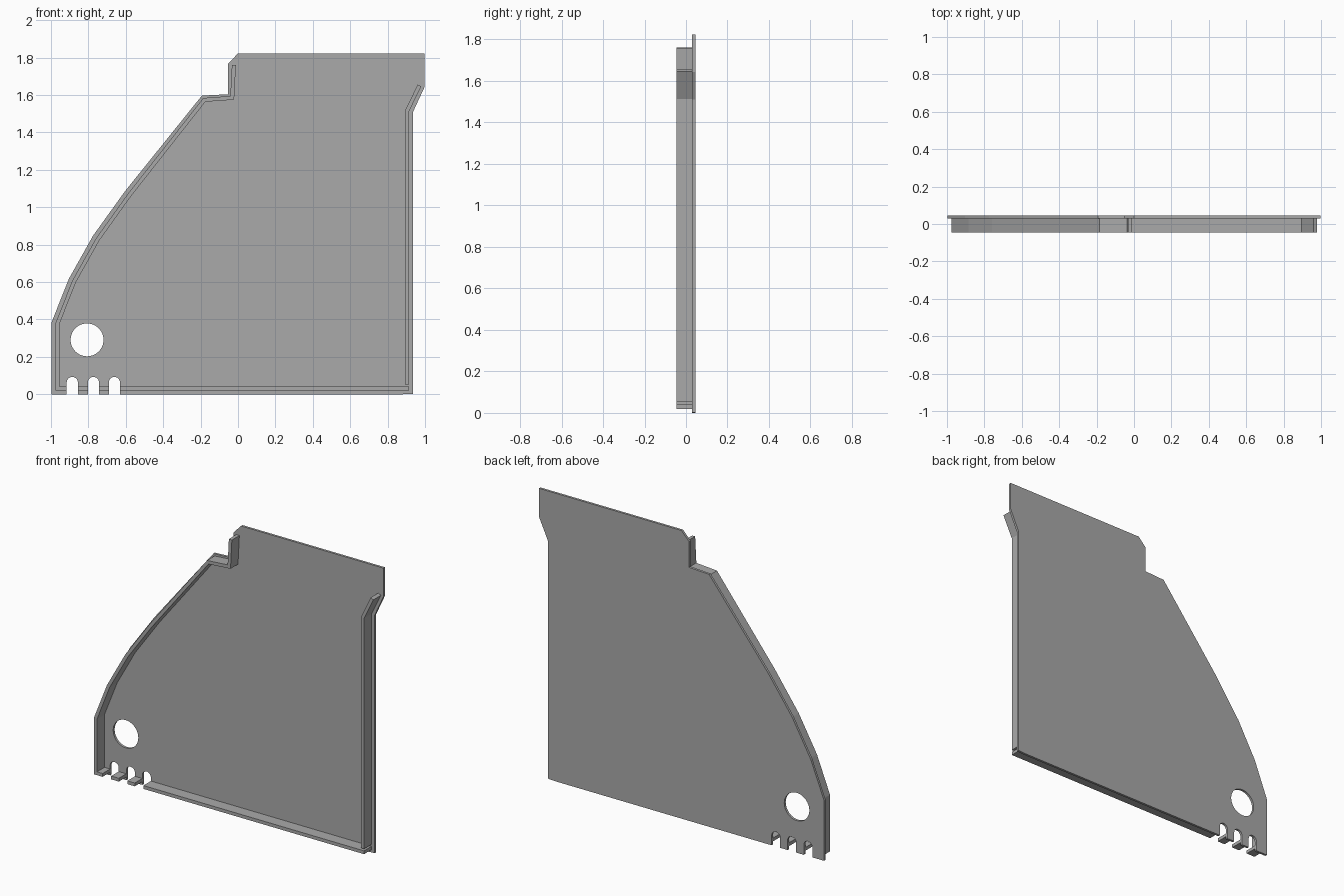
import bpy
import bmesh
from mathutils import Vector

if "Cube" in bpy.data.objects:
    bpy.data.objects.remove(bpy.data.objects["Cube"], do_unlink=True)

FRONT, FACE, BACK = -0.045, 0.03, 0.045   # depth of rib front, plate face, plate back
RIB = 0.0105                              # half thickness of a rib

grey = bpy.data.materials.new("plain_grey")
grey.use_nodes = True
colour = (0.40, 0.40, 0.40, 1)
grey.diffuse_color = colour
grey.node_tree.nodes["Principled BSDF"].inputs["Base Color"].default_value = colour


def extrude_profile(name, profile, y0, y1):
    """Closed x/z profile pushed from y0 to y1."""
    bm = bmesh.new()
    face = bm.faces.new([bm.verts.new((x, y0, z)) for x, z in profile])
    new = bmesh.ops.extrude_face_region(bm, geom=[face])["geom"]
    bmesh.ops.translate(bm, vec=(0, y1 - y0, 0),
                        verts=[v for v in new if isinstance(v, bmesh.types.BMVert)])
    bmesh.ops.recalc_face_normals(bm, faces=bm.faces)
    mesh = bpy.data.meshes.new(name)
    bm.to_mesh(mesh)
    bm.free()
    mesh.materials.append(grey)
    obj = bpy.data.objects.new(name, mesh)
    bpy.context.collection.objects.link(obj)
    return obj


def rib(name, path):
    """Constant-thickness wall with mitred corners along an x/z path."""
    pts = [Vector(p) for p in path]
    dirs = [(b - a).normalized() for a, b in zip(pts, pts[1:])]
    left, right = [], []
    for i, p in enumerate(pts):
        d0, d1 = dirs[max(i - 1, 0)], dirs[min(i, len(dirs) - 1)]
        n0, n1 = Vector((-d0.y, d0.x)), Vector((-d1.y, d1.x))
        mitre = (n0 + n1) / (1 + n0.dot(n1)) * RIB
        left.append(p + mitre)
        right.append(p - mitre)
    return extrude_profile(name, left + right[::-1], FRONT, FACE + 0.002)


def cylinder_cutter(x, z, radius, sides):
    bpy.ops.mesh.primitive_cylinder_add(vertices=sides, radius=radius, depth=0.4,
                                        location=(x, 0, z), rotation=(1.5707963, 0, 0))
    return bpy.context.object


def cut(obj, cutters):
    for c in cutters:
        mod = obj.modifiers.new("cut", 'BOOLEAN')
        mod.operation, mod.solver, mod.object = 'DIFFERENCE', 'EXACT', c
        bpy.context.view_layer.objects.active = obj
        bpy.ops.object.modifier_apply(modifier=mod.name)


# Flat back plate
plate = extrude_profile("side_plate", [
    (-0.998, 0), (-0.998, 0.382), (-0.904, 0.618), (-0.775, 0.848), (-0.604, 1.086),
    (-0.193, 1.597), (-0.053, 1.604), (-0.053, 1.767), (0, 1.823), (0.998, 1.823),
    (0.998, 1.644), (0.936, 1.51), (0.936, 0.003), (0.877, 0)], FACE, BACK)

# Raised ribs following the edges
rib("curved_rib", [
    (-0.966, 0.03), (-0.966, 0.376), (-0.876, 0.604), (-0.749, 0.83), (-0.58, 1.066),
    (-0.18, 1.574), (-0.031, 1.585), (-0.022, 1.76)])
rib("rear_rib", [(0.904, 0.053), (0.904, 1.515), (0.97, 1.651)])
base = rib("bottom_rib", [(-0.976, 0.03), (0.914, 0.03)])

# Three round-topped slots through plate and bottom rib, plus a round hole
slots = []
for x in (-0.886, -0.773, -0.661):
    slots.append(cylinder_cutter(x, 0.063, 0.03, 24))
    bpy.ops.mesh.primitive_cube_add(size=1, location=(x, 0, -0.0185))
    box = bpy.context.object
    box.scale = (0.06, 0.4, 0.163)
    slots.append(box)
hole = cylinder_cutter(-0.807, 0.291, 0.088, 40)
bpy.context.view_layer.update()
cut(plate, slots + [hole])
cut(base, slots)
for c in slots + [hole]:
    bpy.data.objects.remove(c, do_unlink=True)

# Keep one material slot and flat faces
for obj in (plate, base):
    obj.data.materials.clear()
    obj.data.materials.append(grey)
    for poly in obj.data.polygons:
        poly.material_index = 0
